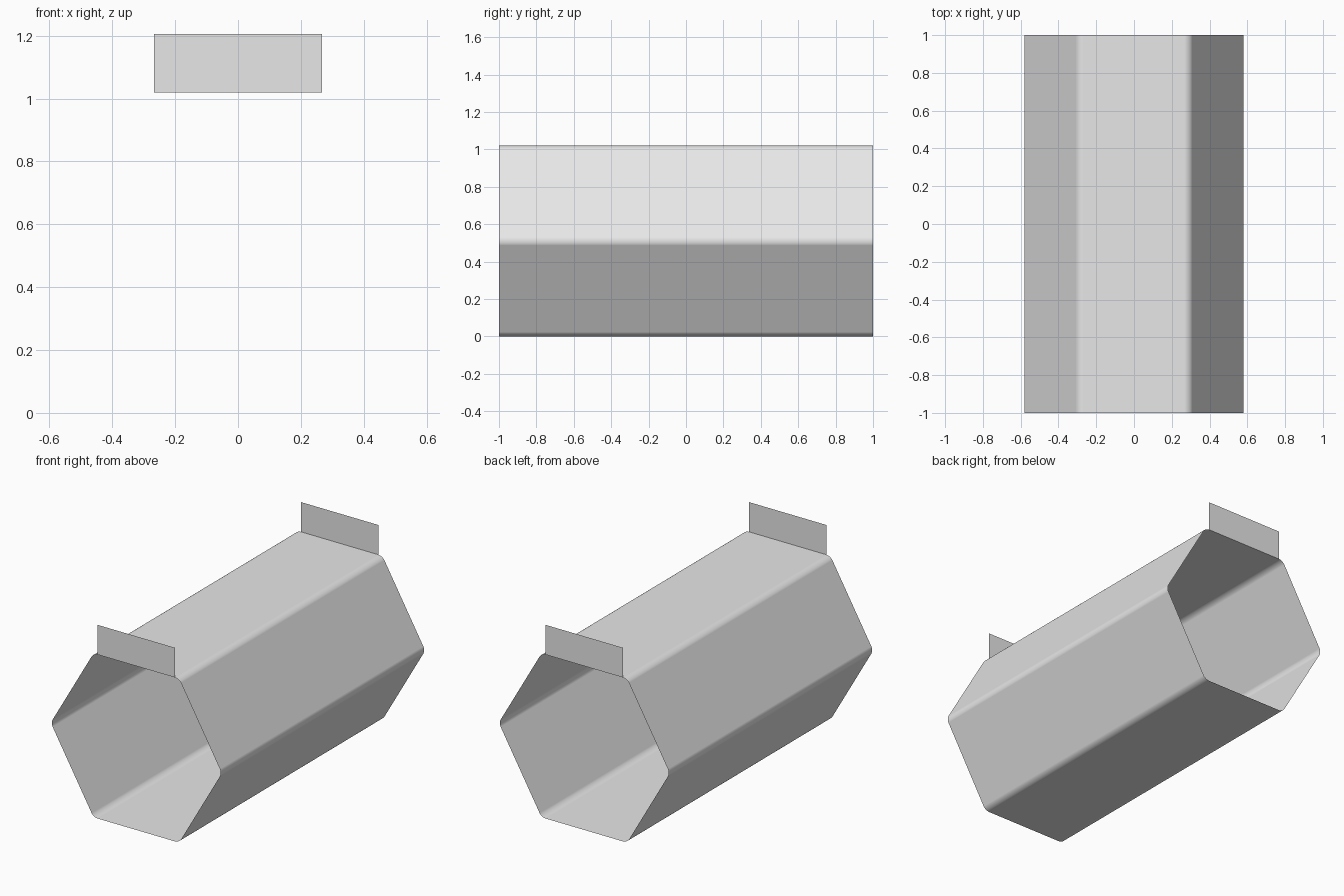
import bpy
import bmesh
from math import cos, sin, pi

cube = bpy.data.objects.get("Cube")
if cube:
    bpy.data.objects.remove(cube, do_unlink=True)

APOTHEM = 0.51          # half the height of the tube
RADIUS = APOTHEM / cos(pi / 6)
HALF_LENGTH = 1.0
CORNER = 0.027          # distance from corner to start of rounding
FLAP_TOP = 1.205

grey = bpy.data.materials.new("plain grey")
grey.use_nodes = True
colour = (0.8, 0.8, 0.8, 1)
grey.diffuse_color = colour
grey.node_tree.nodes["Principled BSDF"].inputs["Base Color"].default_value = colour


def add_object(name, bm):
    mesh = bpy.data.meshes.new(name)
    bm.to_mesh(mesh)
    bm.free()
    mesh.materials.append(grey)
    obj = bpy.data.objects.new(name, mesh)
    bpy.context.collection.objects.link(obj)
    return obj


# Open hexagonal tube with rounded long edges
bm = bmesh.new()
rings = [[bm.verts.new((RADIUS * cos(i * pi / 3), y, APOTHEM + RADIUS * sin(i * pi / 3)))
          for i in range(6)] for y in (-HALF_LENGTH, HALF_LENGTH)]
front, back = rings
for i in range(6):
    j = (i + 1) % 6
    bm.faces.new((front[i], front[j], back[j], back[i]))
long_edges = [e for e in bm.edges if not e.is_boundary]
bmesh.ops.bevel(bm, geom=long_edges, offset=CORNER, offset_type='OFFSET',
                segments=6, profile=0.5, affect='EDGES')
bmesh.ops.recalc_face_normals(bm, faces=bm.faces)
for face in bm.faces:
    face.smooth = True
tube = add_object("hexagonal_tube", bm)
weighted = tube.modifiers.new("flat sides", 'WEIGHTED_NORMAL')
weighted.weight = 100

# Upright flap on the top edge at each end
half_width = RADIUS / 2 - CORNER
for name, side in (("front_flap", -1), ("back_flap", 1)):
    bm = bmesh.new()
    corners = [(-half_width, 2 * APOTHEM), (half_width, 2 * APOTHEM),
               (half_width, FLAP_TOP), (-half_width, FLAP_TOP)]
    if side > 0:
        corners.reverse()
    bm.faces.new([bm.verts.new((x, side * HALF_LENGTH, z)) for x, z in corners])
    add_object(name, bm)
